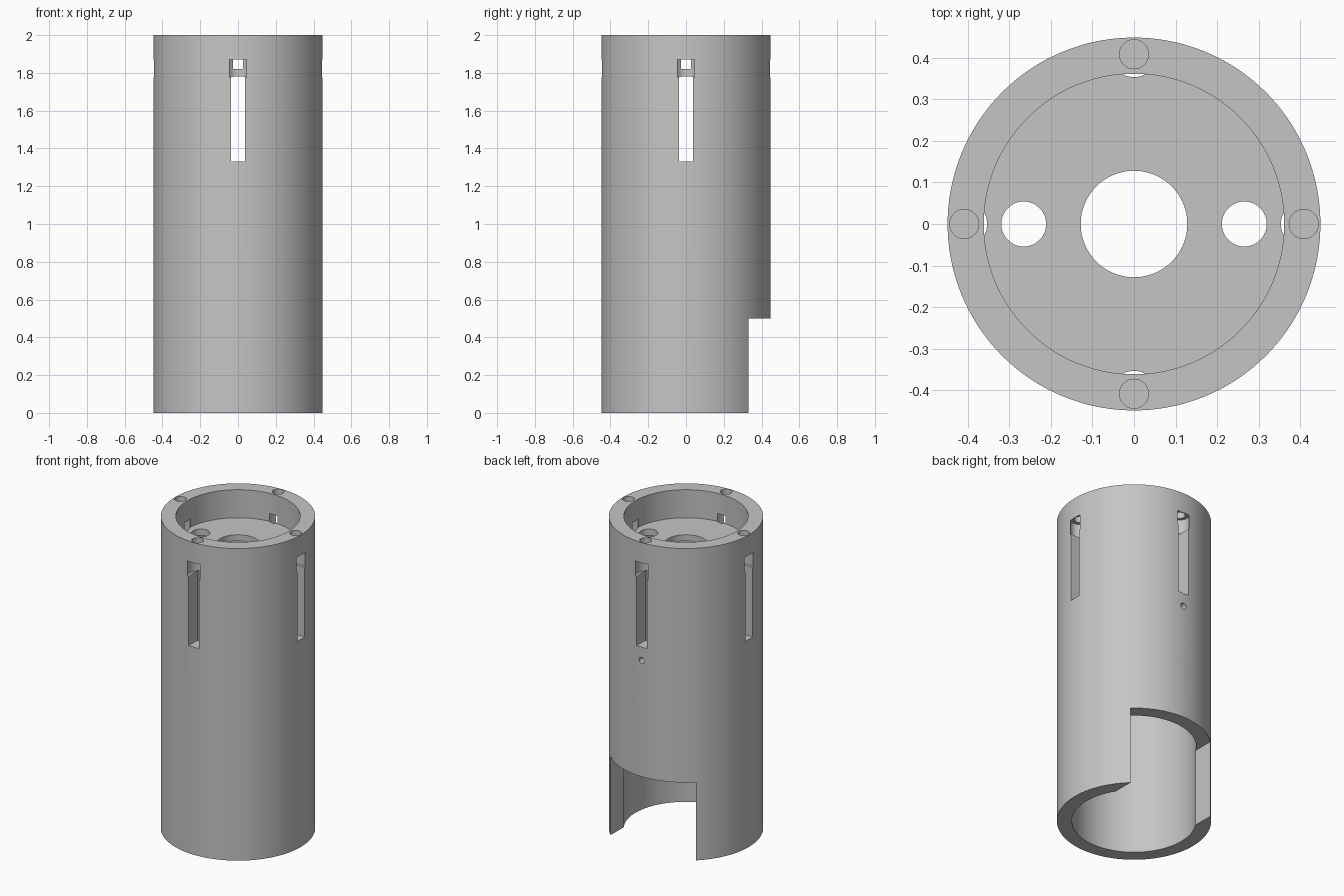
import bpy, bmesh, math
from mathutils import Matrix, Vector

cube = bpy.data.objects.get("Cube")
if cube:
    bpy.data.objects.remove(cube, do_unlink=True)

OUTER, INNER = 0.448, 0.361
TOP, DISC_TOP, DISC_BOTTOM = 2.0, 1.82, 1.78
SEGMENTS = 144

grey = bpy.data.materials.new("plain grey")
grey.use_nodes = True
colour = (0.56, 0.56, 0.56, 1)
grey.diffuse_color = colour
grey.node_tree.nodes["Principled BSDF"].inputs["Base Color"].default_value = colour


def make_object(name, bm):
    bmesh.ops.recalc_face_normals(bm, faces=bm.faces)
    mesh = bpy.data.meshes.new(name)
    bm.to_mesh(mesh)
    bm.free()
    mesh.materials.append(grey)
    obj = bpy.data.objects.new(name, mesh)
    bpy.context.collection.objects.link(obj)
    return obj


def revolve(name, profile):
    bm = bmesh.new()
    rings = []
    for i in range(SEGMENTS):
        a = math.tau * i / SEGMENTS
        rings.append([bm.verts.new((r * math.cos(a), r * math.sin(a), z)) for r, z in profile])
    n = len(profile)
    for i in range(SEGMENTS):
        a, b = rings[i], rings[(i + 1) % SEGMENTS]
        for j in range(n):
            k = (j + 1) % n
            bm.faces.new((a[j], b[j], b[k], a[k]))
    return make_object(name, bm)


def box(low, high):
    low, high = Vector(low), Vector(high)
    bm = bmesh.new()
    matrix = Matrix.Translation((low + high) / 2) @ Matrix.Diagonal((*(high - low), 1))
    bmesh.ops.create_cube(bm, size=1, matrix=matrix)
    return bm


def rod(radius, start, end, sides=48):
    start, end = Vector(start), Vector(end)
    axis = end - start
    turn = axis.to_track_quat("Z", "Y").to_matrix().to_4x4()
    bm = bmesh.new()
    bmesh.ops.create_cone(bm, cap_ends=True, segments=sides, radius1=radius, radius2=radius,
                          depth=axis.length, matrix=Matrix.Translation((start + end) / 2) @ turn)
    return bm


def cut(target, bm, angle=0):
    bmesh.ops.rotate(bm, verts=bm.verts, cent=(0, 0, 0), matrix=Matrix.Rotation(angle, 3, "Z"))
    cutter = make_object("cutter", bm)
    cutter.hide_render = True
    mod = target.modifiers.new("cut", "BOOLEAN")
    mod.operation, mod.solver, mod.object = "DIFFERENCE", "EXACT", cutter
    bpy.context.view_layer.objects.active = target
    bpy.ops.object.modifier_apply(modifier=mod.name)
    bpy.data.objects.remove(cutter, do_unlink=True)


# Tube with a thin disc set below its top rim
housing = revolve("tube_housing", [
    (OUTER, 0), (OUTER, TOP), (INNER, TOP), (INNER, DISC_TOP),
    (0.128, DISC_TOP), (0.128, DISC_BOTTOM), (INNER, DISC_BOTTOM), (INNER, 0)])

# Four side slots, each with a screw head recess and a bore up to the rim
for i in range(4):
    angle = i * math.pi / 2
    cut(housing, box((0.32, -0.037, 1.33), (0.5, 0.037, 1.779)), angle)
    cut(housing, rod(0.057, (0.41, 0, 1.775), (0.41, 0, 1.87)), angle)
    cut(housing, rod(0.035, (0.408, 0, 1.85), (0.408, 0, 2.05)), angle)

# Pair of holes through the disc
for side in (-1, 1):
    cut(housing, rod(0.054, (side * 0.265, 0, 1.7), (side * 0.265, 0, 1.9)))

# Small pin hole under the back slot
cut(housing, rod(0.02, (0, 0.3, 1.245), (0, 0.5, 1.245), 24))

# Rectangular opening at the back of the base
cut(housing, box((-0.303, 0, -0.1), (0.303, 0.6, 0.5)))

bpy.ops.object.select_all(action="DESELECT")
housing.select_set(True)
bpy.context.view_layer.objects.active = housing
bpy.ops.object.shade_smooth_by_angle(angle=math.radians(30))
